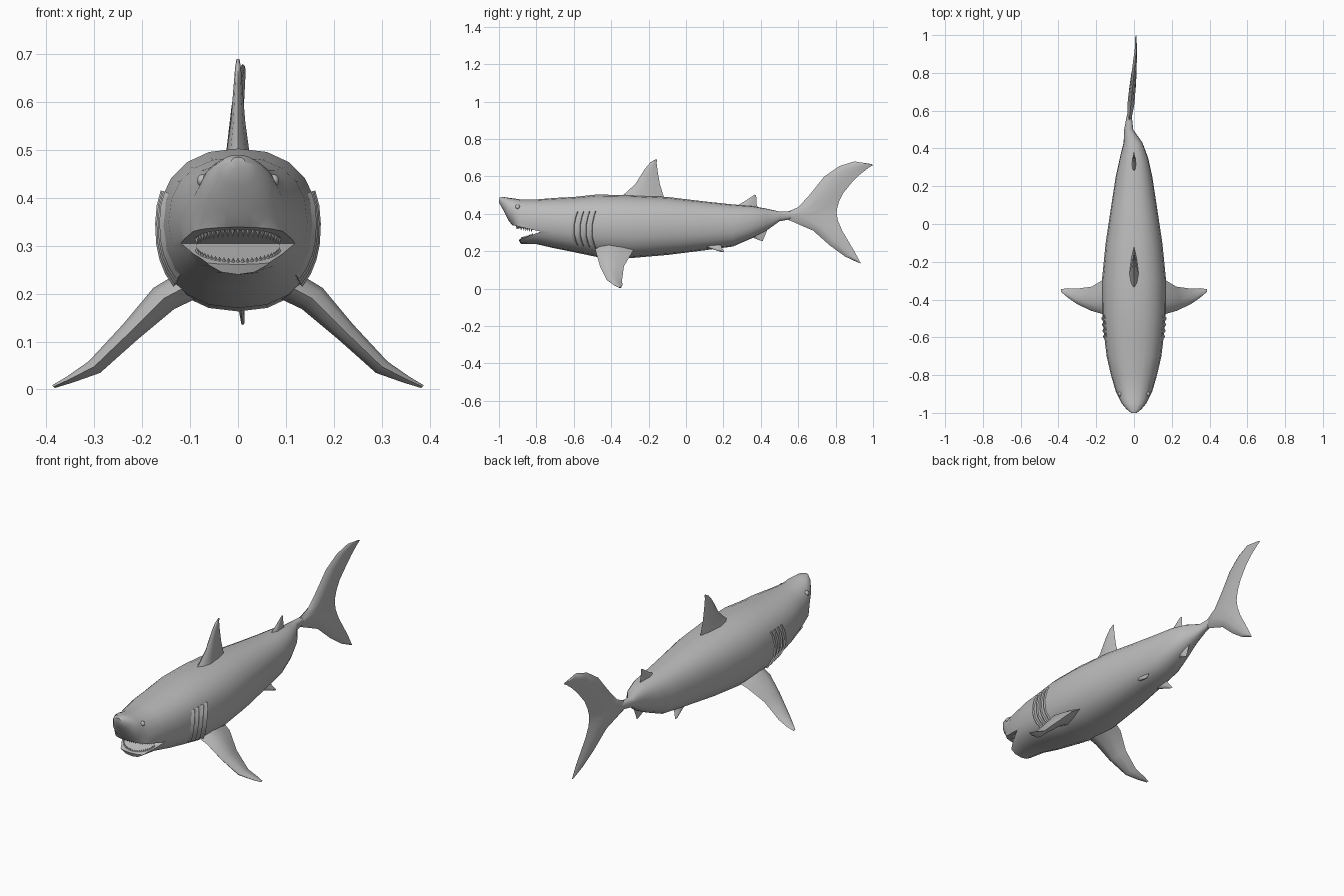
import bpy, bmesh, math
from mathutils import Vector as V

if "Cube" in bpy.data.objects:
    bpy.data.objects.remove(bpy.data.objects["Cube"])

skin = bpy.data.materials.new("grey skin")
skin.use_nodes = True
GREY = (0.5, 0.5, 0.5, 1)
skin.diffuse_color = GREY
skin.node_tree.nodes["Principled BSDF"].inputs["Base Color"].default_value = GREY


def finish(name, bm, angle=50):
    bmesh.ops.recalc_face_normals(bm, faces=bm.faces)
    mesh = bpy.data.meshes.new(name)
    bm.to_mesh(mesh)
    bm.free()
    mesh.materials.append(skin)
    ob = bpy.data.objects.new(name, mesh)
    bpy.context.collection.objects.link(ob)
    smooth(ob, angle)
    return ob


def smooth(ob, angle):
    bpy.ops.object.select_all(action='DESELECT')
    ob.select_set(True)
    bpy.context.view_layer.objects.active = ob
    bpy.ops.object.shade_smooth_by_angle(angle=math.radians(angle))


def loft(bm, rings):
    """Skin a list of closed rings and cap both ends."""
    rows = [[bm.verts.new(p) for p in r] for r in rings]
    n = len(rows[0])
    for a, b in zip(rows, rows[1:]):
        for i in range(n):
            j = (i + 1) % n
            bm.faces.new((a[i], a[j], b[j], b[i]))
    bm.faces.new(rows[0])
    bm.faces.new(rows[-1])


# Body stations: y, belly height, back height, half width, sideways shift
STATIONS = [
    (-1.0, .46, .485, .015, 0), (-.98, .425, .49, .04, 0), (-.95, .365, .486, .065, 0),
    (-.925, .335, .483, .078, 0), (-.885, .24, .477, .097, 0), (-.8, .238, .477, .122, 0),
    (-.7, .215, .485, .145, 0), (-.6, .195, .49, .157, 0), (-.48, .17, .503, .168, 0),
    (-.3, .163, .5, .17, 0), (-.1, .18, .49, .15, 0), (.1, .205, .466, .12, 0),
    (.25, .225, .45, .097, 0), (.35, .268, .442, .075, 0), (.43, .31, .428, .05, -.005),
    (.5, .36, .412, .024, -.028), (.58, .375, .415, .012, -.025)]


def surface(y, ang, out=0):
    """Point on the body at a length and an angle around it."""
    for a, b in zip(STATIONS, STATIONS[1:]):
        if a[0] <= y <= b[0]:
            t = (y - a[0]) / (b[0] - a[0])
            lo, hi, w, cx = [p + (q - p) * t for p, q in zip(a[1:], b[1:])]
            break
    c, s = math.cos(ang), math.sin(ang)
    power = lambda v: math.copysign(abs(v) ** .87, v)
    return V((cx + (w + out) * power(c), y, (lo + hi) / 2 + ((hi - lo) / 2 + out) * power(s)))


# Body with the mouth cut out as a wedge
SIDES = 20
bm = bmesh.new()
loft(bm, [[surface(s[0], math.tau * i / SIDES) for i in range(SIDES)] for s in STATIONS])
body = finish("body", bm)

APEX, ROOF, FLOOR = (-.775, .305), (-1.0, .355), (-1.0, .222)
bm = bmesh.new()
loft(bm, [[(x, y, z) for y, z in (APEX, ROOF, FLOOR)] for x in (-.3, .3)])
cutter = finish("mouth_cutter", bm)
cutter.hide_render = True
mod = body.modifiers.new("mouth", 'BOOLEAN')
mod.operation, mod.solver, mod.object = 'DIFFERENCE', 'EXACT', cutter
bpy.context.view_layer.objects.active = body
bpy.ops.object.modifier_apply(modifier="mouth")
bpy.data.objects.remove(cutter)
smooth(body, 40)


# Fins: leading edge, trailing edge and half thickness at each step
def fin(name, steps, normal, mirror=False):
    chord = ((0, 0), (.12, .65), (.35, 1), (.7, .6), (1, 0))
    loop = [(t, h) for t, h in chord] + [(t, -h) for t, h in chord[3:0:-1]]
    n = V(normal).normalized()
    for side in ((1, -1) if mirror else (1,)):
        rings = []
        for lead, trail, thick in steps:
            lead, trail = V(lead), V(trail)
            ring = [lead.lerp(trail, t) + n * h * thick for t, h in loop]
            rings.append([(p.x * side, p.y, p.z) for p in ring])
        bm = bmesh.new()
        loft(bm, rings)
        label = name if not mirror else ("left_" if side > 0 else "right_") + name
        finish(label, bm, 60)


def upright(rows, x=lambda y: 0):
    return [((x(a), a, b), (x(c), c, d), h) for a, b, c, d, h in rows]


fin("dorsal_fin", upright([
    (-.38, .47, -.11, .46, .03), (-.33, .505, -.12, .495, .023), (-.27, .56, -.14, .56, .015),
    (-.22, .64, -.152, .63, .009), (-.19, .675, -.157, .67, .006), (-.165, .69, -.155, .69, .003)]),
    (1, 0, 0))
fin("second_dorsal_fin", upright([
    (.25, .43, .39, .42, .014), (.31, .465, .378, .45, .008), (.365, .502, .375, .5, .003)]),
    (1, 0, 0))
fin("anal_fin", upright([
    (.3, .29, .44, .33, .014), (.36, .272, .425, .29, .008), (.4, .256, .41, .255, .003)]),
    (1, 0, 0))
fin("pectoral_fin", [
    ((.09, -.49, .225), (.09, -.27, .225), .035), ((.155, -.48, .19), (.155, -.29, .19), .031),
    ((.225, -.46, .12), (.225, -.332, .12), .022), ((.30, -.425, .048), (.30, -.342, .044), .017),
    ((.35, -.39, .022), (.35, -.34, .02), .009), ((.385, -.36, .006), (.385, -.345, .006), .004)],
    (.7, 0, .7), True)
fin("pelvic_fin", [
    ((.045, .04, .25), (.045, .18, .255), .016), ((.065, .11, .222), (.065, .19, .222), .01),
    ((.08, .19, .196), (.08, .205, .196), .003)], (.8, 0, .5), True)
fin("tail_fin", upright([
    (.925, .137, .935, .135, .003), (.85, .172, .9, .2, .008), (.77, .23, .835, .31, .014),
    (.68, .31, .812, .365, .017), (.53, .375, .805, .405, .018), (.53, .405, .808, .43, .018),
    (.6, .435, .818, .465, .018), (.66, .5, .84, .51, .016), (.74, .6, .885, .565, .013),
    (.82, .655, .93, .61, .01), (.9, .68, .975, .645, .006), (.992, .666, 1.0, .66, .003)],
    lambda y: -.03 + .04 * min(1, (y - .5) / .4)), (1, 0, 0))

# Gill flaps on both flanks
for side, label in ((1, "left"), (-1, "right")):
    bm = bmesh.new()
    for k in range(4):
        rings = []
        for j in range(7):
            a = math.radians(-42 + j * 11)
            y = -.6 + k * .032 - .02 * math.sin(j / 6 * math.pi)
            ring = [surface(y, a, -.004), surface(y + .02, a, .007), surface(y + .024, a, -.004)]
            rings.append([(p.x * side, p.y, p.z) for p in ring])
        loft(bm, rings)
    finish(label + "_gills", bm, 30)

    # Eye
    bm = bmesh.new()
    bmesh.ops.create_uvsphere(bm, u_segments=12, v_segments=8, radius=.013)
    p = surface(-.9, math.radians(34), -.004)
    bmesh.ops.translate(bm, vec=(p.x * side, p.y, p.z), verts=bm.verts)
    finish(label + "_eye", bm)


# Teeth: small spikes around the rim of each jaw
def teeth(name, edge, count, height, tip):
    bm = bmesh.new()
    slope = (edge[1] - APEX[1]) / (edge[0] - APEX[0])
    for i in range(count):
        a = math.radians(-78 + 156 * i / (count - 1))
        y = -.805 - (.075 if tip > 0 else .1) * math.cos(a)
        base = V((.088 * math.sin(a), y, APEX[1] + slope * (y - APEX[0]) - tip * .003))
        ring = [bm.verts.new(base + V((.005 * u, .005 * v, 0)))
                for u, v in ((1, 0), (0, 1), (-1, 0), (0, -1))]
        top = bm.verts.new(base + V((0, 0, tip * height)))
        for j in range(4):
            bm.faces.new((ring[j], ring[(j + 1) % 4], top))
        bm.faces.new(ring)
    finish(name, bm, 20)


teeth("upper_teeth", ROOF, 23, .019, -1)
teeth("lower_teeth", FLOOR, 25, .012, 1)
